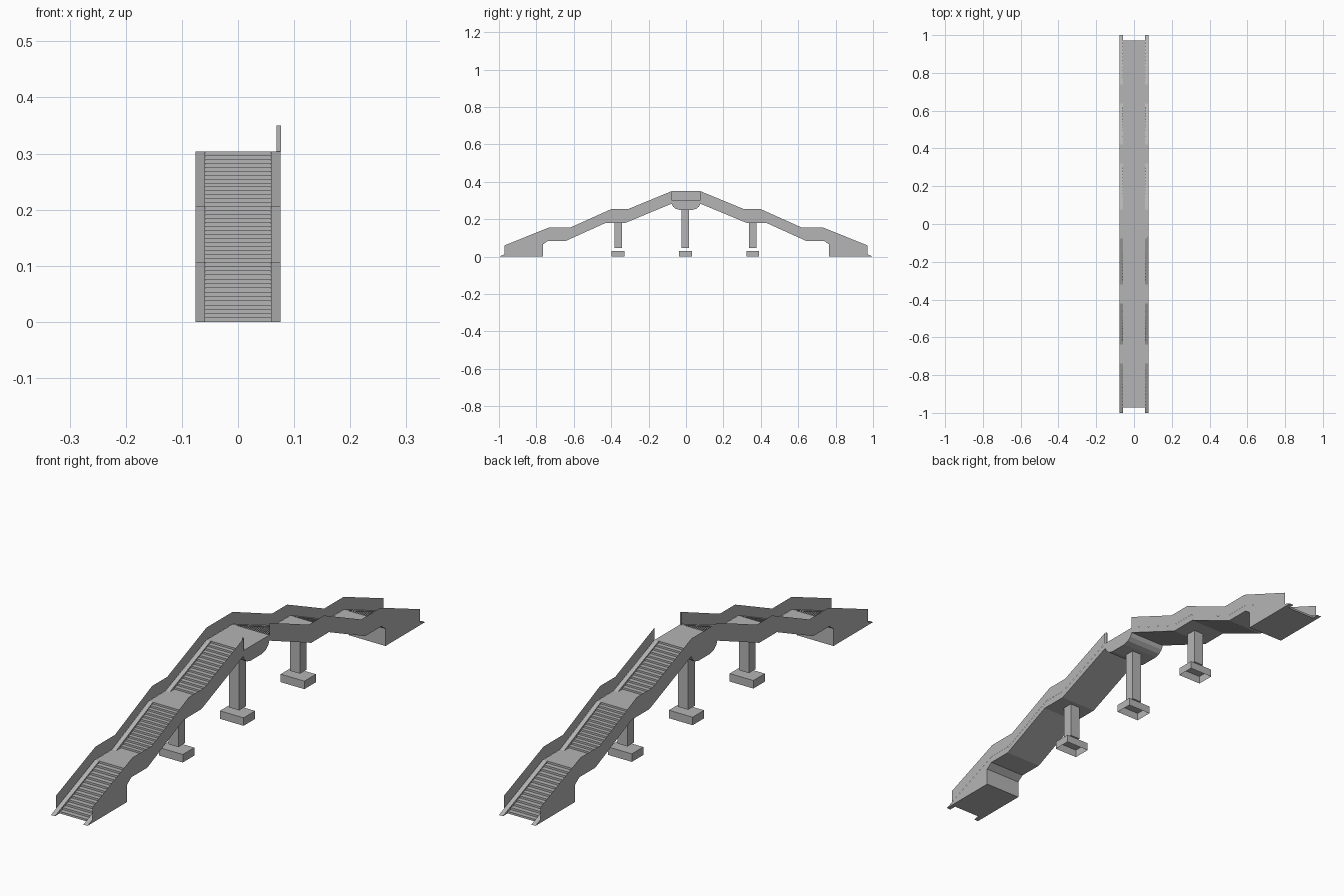
import bpy
import bmesh

cube = bpy.data.objects.get("Cube")
if cube:
    bpy.data.objects.remove(cube)

concrete = bpy.data.materials.new("grey concrete")
concrete.use_nodes = True
GREY = (0.46, 0.46, 0.46, 1)
concrete.diffuse_color = GREY
concrete.node_tree.nodes["Principled BSDF"].inputs["Base Color"].default_value = GREY


def finish(name, bm):
    mesh = bpy.data.meshes.new(name)
    bm.to_mesh(mesh)
    bm.free()
    mesh.materials.append(concrete)
    obj = bpy.data.objects.new(name, mesh)
    bpy.context.collection.objects.link(obj)
    return obj


def extrude_profile(name, points, x0, x1, flip=1):
    """Side profile of (y, z) points carried from x0 to x1; a flat sheet if they match."""
    bm = bmesh.new()
    face = bm.faces.new([bm.verts.new((x0, flip * y, z)) for y, z in points])
    if x0 != x1:
        grown = bmesh.ops.extrude_face_region(bm, geom=[face])["geom"]
        verts = [v for v in grown if isinstance(v, bmesh.types.BMVert)]
        bmesh.ops.translate(bm, verts=verts, vec=(x1 - x0, 0, 0))
        bmesh.ops.recalc_face_normals(bm, faces=bm.faces)
    return finish(name, bm)


def box(name, center, size, open_bottom=False):
    bm = bmesh.new()
    bmesh.ops.create_cube(bm, size=1)
    bmesh.ops.scale(bm, vec=size, verts=bm.verts)
    bmesh.ops.translate(bm, vec=center, verts=bm.verts)
    if open_bottom:
        under = [f for f in bm.faces if f.normal.z < -0.9]
        bmesh.ops.delete(bm, geom=under, context="FACES_ONLY")
    return finish(name, bm)


# Shared measurements of one half, from the ground up to the summit
STAIR_X, EDGE_X, WALL_X = 0.059, 0.076, 0.0765
SUMMIT_Y, DECK_Z, WALL_Z = 0.077, 0.304, 0.35
ramp_top = [(-1, 0), (-0.738, 0.107), (-0.637, 0.107),
            (-0.42, 0.206), (-0.32, 0.206), (-SUMMIT_Y, DECK_Z)]
underside = [(-SUMMIT_Y, 0.283), (-0.325, 0.18), (-0.43, 0.18), (-0.645, 0.083),
             (-0.74, 0.083), (-0.765, 0.065), (-0.765, 0)]
rail_top = [(-0.97, 0.06), (-0.735, 0.155), (-0.62, 0.155),
            (-0.4, 0.254), (-0.31, 0.254), (-SUMMIT_Y, WALL_Z)]
rail_foot = [(-0.97, 0.012)] + ramp_top[1:]

# Stepped line of the three flights with their landings
STEPS = 14
stair_line = []
for (y0, z0), (y1, z1) in zip(ramp_top[::2], ramp_top[1::2]):
    start = y0 + 0.028
    tread = (y1 - start) / (STEPS - 1)
    rise = (z1 - z0) / STEPS
    for i in range(STEPS):
        y = start + i * tread
        stair_line += [(y, z0 + i * rise), (y, z0 + (i + 1) * rise)]

# Both halves: stairs, side ramps and parapets
for end, flip in (("front", 1), ("back", -1)):
    extrude_profile(end + "_stairs", stair_line + underside, -STAIR_X, STAIR_X, flip)
    for side, s in (("left", 1), ("right", -1)):
        extrude_profile(f"{end}_{side}_ramp", ramp_top + underside,
                        s * STAIR_X, s * EDGE_X, flip)
        extrude_profile(f"{end}_{side}_parapet", rail_top + rail_foot[::-1],
                        s * WALL_X, s * WALL_X, flip)

# Summit block with a rounded belly
half_belly = [(SUMMIT_Y, DECK_Z), (SUMMIT_Y, 0.283), (0.07, 0.268), (0.056, 0.256), (0.035, 0.25)]
belly = half_belly + [(-y, z) for y, z in reversed(half_belly)]
extrude_profile("summit_platform", belly, -EDGE_X, EDGE_X)

# Summit parapet on the closed side, and the small return at the opening
extrude_profile("summit_parapet",
                [(-SUMMIT_Y, DECK_Z), (SUMMIT_Y, DECK_Z), (SUMMIT_Y, WALL_Z), (-SUMMIT_Y, WALL_Z)],
                -WALL_X, -WALL_X)
box("opening_return", (0.0725, -0.073, (DECK_Z + WALL_Z) / 2), (0.008, 0.001, WALL_Z - DECK_Z))

# Piers on hollow footings
for place, y, top in (("front", -0.363, 0.18), ("middle", -0.003, 0.252), ("back", 0.357, 0.18)):
    box(place + "_pier", (0, y, (top + 0.03) / 2), (0.042, 0.04, top - 0.03)).location.z = 0.015
    box(place + "_footing", (0, y, 0.015), (0.098, 0.068, 0.03), open_bottom=True)
